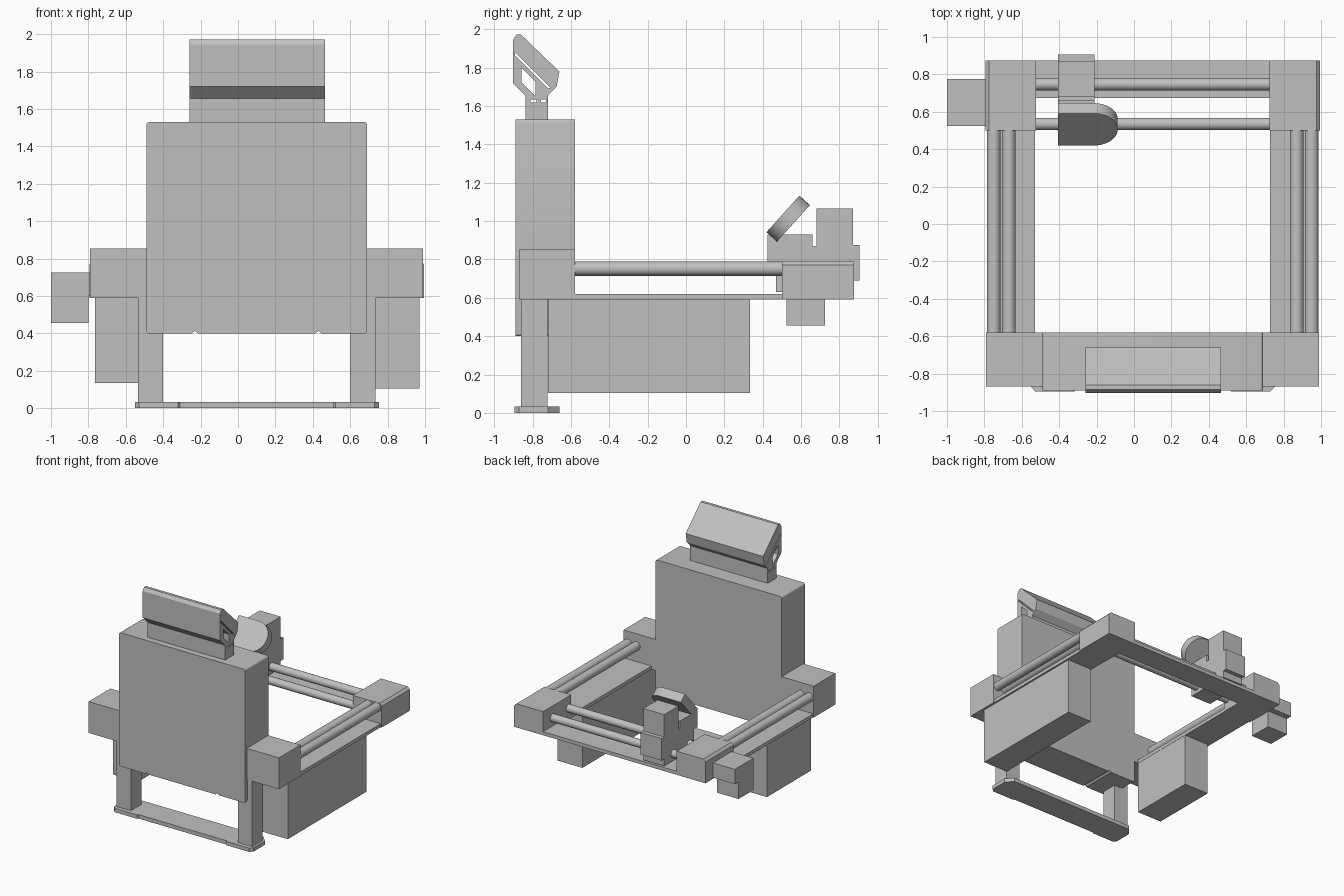
import bpy, bmesh, math
from mathutils import Vector

if "Cube" in bpy.data.objects:
    bpy.data.objects.remove(bpy.data.objects["Cube"], do_unlink=True)

grey = bpy.data.materials.new("light_grey")
grey.use_nodes = True
colour = (0.53, 0.53, 0.53, 1)
grey.diffuse_color = colour
grey.node_tree.nodes["Principled BSDF"].inputs["Base Color"].default_value = colour

MID = 0.1  # mirror plane of the frame


def finish(name, bm):
    bmesh.ops.recalc_face_normals(bm, faces=bm.faces)
    mesh = bpy.data.meshes.new(name)
    bm.to_mesh(mesh)
    bm.free()
    mesh.materials.append(grey)
    ob = bpy.data.objects.new(name, mesh)
    bpy.context.collection.objects.link(ob)
    return ob


def extrude(name, points, axis, lo, hi):
    """Extrude a 2D outline along x, y or z."""
    place = {"x": lambda a, b: (lo, a, b),
             "y": lambda a, b: (a, lo, b),
             "z": lambda a, b: (a, b, lo)}[axis]
    bm = bmesh.new()
    face = bm.faces.new([bm.verts.new(place(*p)) for p in points])
    moved = bmesh.ops.extrude_face_region(bm, geom=[face])["geom"]
    step = Vector([hi - lo if axis == k else 0 for k in "xyz"])
    bmesh.ops.translate(bm, vec=step, verts=[v for v in moved if isinstance(v, bmesh.types.BMVert)])
    return finish(name, bm)


def box(name, x, y, z):
    outline = [(x[0], y[0]), (x[1], y[0]), (x[1], y[1]), (x[0], y[1])]
    return extrude(name, outline, "z", z[0], z[1])


def flip(x):
    return (2 * MID - x[1], 2 * MID - x[0])


def smooth(ob):
    bpy.ops.object.select_all(action="DESELECT")
    ob.select_set(True)
    bpy.context.view_layer.objects.active = ob
    bpy.ops.object.shade_smooth_by_angle(angle=math.radians(30))


def rod(name, start, end, radius):
    a, b = Vector(start), Vector(end)
    bm = bmesh.new()
    bmesh.ops.create_cone(bm, cap_ends=True, segments=32, radius1=radius,
                          radius2=radius, depth=(b - a).length)
    ob = finish(name, bm)
    ob.location = (a + b) / 2
    ob.rotation_euler = (b - a).to_track_quat("Z", "Y").to_euler()
    smooth(ob)


def arc(cx, cy, r, start, end, n):
    return [(cx + r * math.cos(math.radians(start + (end - start) * i / n)),
             cy + r * math.sin(math.radians(start + (end - start) * i / n)))
            for i in range(n + 1)]


# Main cabinet: rounded edges, two small notches along the underside
x0, x1, z0, z1, r = -0.49, 0.69, 0.4, 1.53, 0.016
outline = arc(x0 + r, z0 + r, r, 180, 270, 4)
for nx in (-0.23, 0.43):
    outline += [(nx - 0.017, z0), (nx, z0 + 0.014), (nx + 0.017, z0)]
outline += arc(x1 - r, z0 + r, r, 270, 360, 4)
outline += arc(x1 - r, z1 - r, r, 0, 90, 4)
outline += arc(x0 + r, z1 - r, r, 90, 180, 4)
smooth(extrude("cabinet", outline, "y", -0.89, -0.58))

# Frame parts on both sides
for side, f in (("right", lambda x: x), ("left", flip)):
    box(side + "_front_bracket", f((-0.79, -0.485)), (-0.868, -0.579), (0.59, 0.855))
    box(side + "_side_plate", f((-0.785, -0.528)), (-0.6, 0.52), (0.59, 0.62))
    box(side + "_leg", f((-0.535, -0.4)), (-0.86, -0.722), (0.02, 0.6))
    for i, x in enumerate((-0.75, -0.67)):
        c = f((x, x))[0]
        rod(f"{side}_rail_{i + 1}", (c, -0.6, 0.752), (c, 0.52, 0.752), 0.037)
    lo, hi = f((-0.795, -0.525))
    cl, cr = (0.02, 0) if side == "right" else (0, 0.02)
    extrude(side + "_rear_bracket",
            [(lo, 0.59), (hi, 0.59), (hi, 0.79 - cr), (hi - cr, 0.79),
             (lo + cl, 0.79), (lo, 0.79 - cl)], "y", 0.5, 0.875)

# Underslung housings
box("left_housing", (0.735, 0.97), (-0.72, 0.335), (0.105, 0.6))
box("right_housing", (-0.765, -0.53), (-0.58, 0.01), (0.135, 0.6))

# Rear beam and cross rods
box("rear_beam", (-0.54, 0.73), (0.675, 0.875), (0.59, 0.62))
for i, y in enumerate((0.535, 0.747)):
    rod(f"cross_rod_{i + 1}", (-0.54, y, 0.69), (0.73, y, 0.69), 0.033)

# Drive motor on the right rear corner
box("motor_mount", (-1.0, -0.785), (0.525, 0.775), (0.6, 0.725))
box("motor", (-1.0, -0.8), (0.525, 0.725), (0.455, 0.61))

# Carriage riding on the cross rods
carriage = [(0.47, 0.63), (0.87, 0.63), (0.87, 0.69), (0.905, 0.69), (0.905, 0.875),
            (0.87, 0.875), (0.87, 1.065), (0.68, 1.065), (0.68, 0.87), (0.66, 0.87),
            (0.66, 0.93), (0.424, 0.93), (0.424, 0.79), (0.47, 0.79)]
extrude("carriage", carriage, "x", -0.405, -0.21)

# Tilted round-ended head on the carriage
R = 0.128
head = [(-0.19, -R)] + arc(0, 0, R, -90, 90, 24) + [(-0.19, R)]
ob = extrude("tilted_head", head, "z", -0.037, 0.037)
ob.location = (-0.215, 0.533, 1.013)
ob.rotation_euler = (math.radians(48), 0, 0)
smooth(ob)

# Foot plate with chamfered corners
foot = [(-0.53, -0.895), (-0.32, -0.895), (-0.31, -0.885)]
foot = foot + [(2 * MID - x, y) for x, y in reversed(foot)]
foot += [(0.755, -0.87), (0.755, -0.72), (0.7, -0.66), (-0.5, -0.66), (-0.55, -0.72), (-0.55, -0.87)]
extrude("foot_plate", foot, "z", 0, 0.033)

# Tilted console on top, with side openings cut right through
console = [(-0.837, 1.52), (-0.72, 1.52), (-0.72, 1.655), (-0.675, 1.7), (-0.66, 1.78),
           (-0.86, 1.972), (-0.885, 1.972), (-0.903, 1.945), (-0.903, 1.72), (-0.837, 1.655)]
ob = extrude("console", console, "x", -0.26, 0.465)
openings = [
    [(-0.857, 1.8), (-0.785, 1.728), (-0.785, 1.652), (-0.857, 1.724)],
    [(-0.893, 1.883), (-0.893, 1.867), (-0.717, 1.691), (-0.707, 1.697)],
    [(-0.81, 1.618), (-0.78, 1.618), (-0.78, 1.635), (-0.81, 1.635)],
    [(-0.757, 1.618), (-0.73, 1.618), (-0.73, 1.635), (-0.757, 1.635)]]
for i, shape in enumerate(openings):
    cutter = extrude(f"cutter_{i + 1}", shape, "x", -0.4, 0.6)
    cutter.hide_render = True
    mod = ob.modifiers.new("opening", "BOOLEAN")
    mod.operation, mod.solver, mod.object = "DIFFERENCE", "EXACT", cutter
    bpy.context.view_layer.objects.active = ob
    bpy.ops.object.modifier_apply(modifier=mod.name)
    bpy.data.objects.remove(cutter, do_unlink=True)
